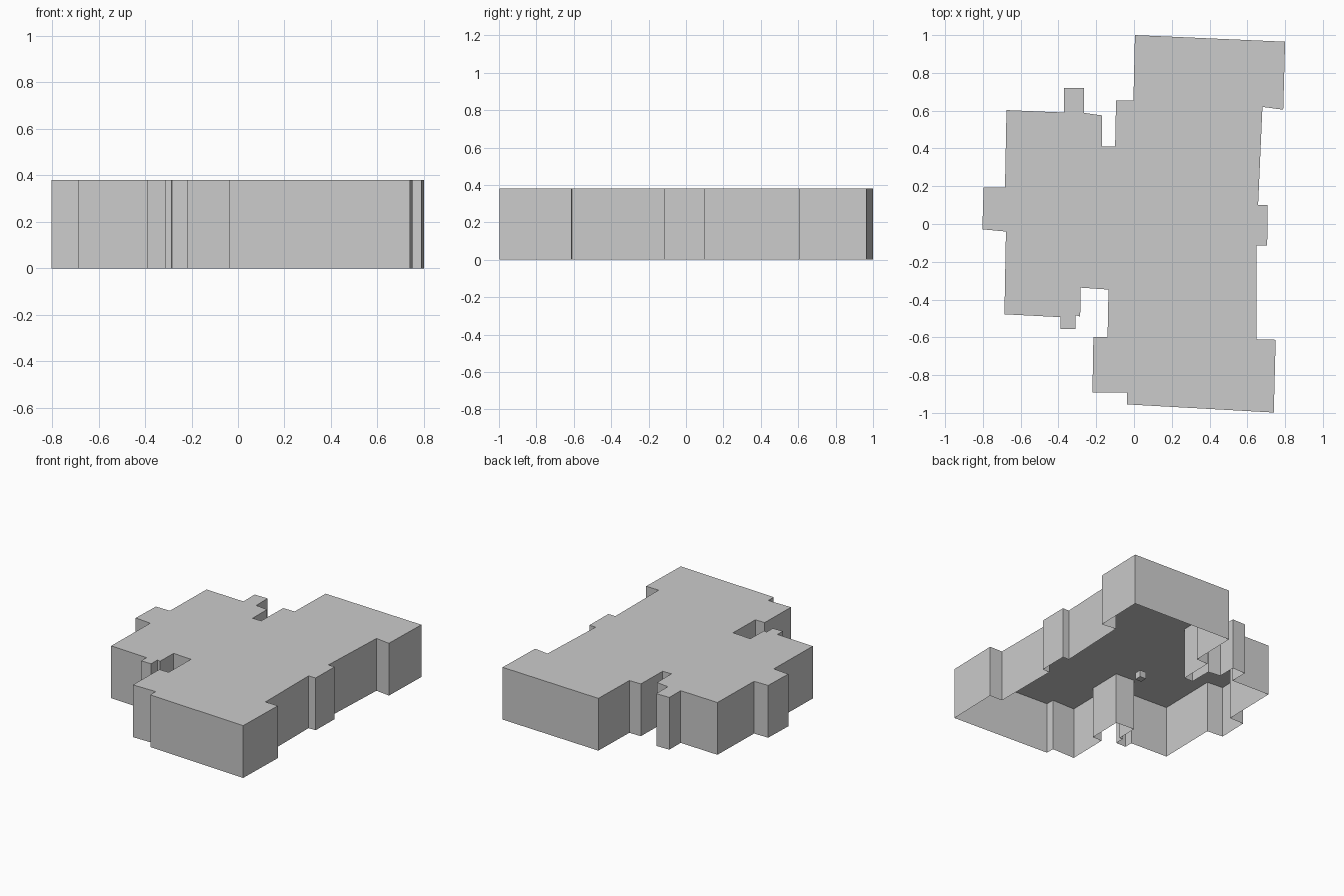
import bpy
import bmesh

HEIGHT = 0.38

# Footprint, counted clockwise from the back
OUTLINE = [
    # back right wing and right side
    (0.005, 1.0), (0.80, 0.965), (0.79, 0.605), (0.68, 0.62),
    (0.657, 0.10), (0.708, 0.10), (0.705, -0.115), (0.648, -0.115),
    (0.648, -0.61), (0.75, -0.613), (0.74, -0.998),
    # front wing and front notch
    (-0.037, -0.955), (-0.037, -0.893), (-0.22, -0.893), (-0.215, -0.597),
    (-0.14, -0.597), (-0.135, -0.347), (-0.282, -0.337), (-0.285, -0.49),
    (-0.31, -0.483), (-0.31, -0.555), (-0.39, -0.555), (-0.39, -0.493),
    # left side with bay
    (-0.686, -0.478), (-0.678, -0.04), (-0.803, -0.028), (-0.796, 0.193),
    (-0.683, 0.193), (-0.675, 0.603),
    # back left with chimney and back notch
    (-0.37, 0.59), (-0.37, 0.72), (-0.265, 0.72), (-0.265, 0.588),
    (-0.17, 0.575), (-0.17, 0.41), (-0.10, 0.41), (-0.095, 0.655),
    (-0.003, 0.655),
]


def make_object(name, bm):
    mesh = bpy.data.meshes.new(name)
    bm.to_mesh(mesh)
    bm.free()
    obj = bpy.data.objects.new(name, mesh)
    bpy.context.collection.objects.link(obj)
    return obj


# Building shell: flat roof and outer walls, open underneath
bm = bmesh.new()
top = [bm.verts.new((x, y, HEIGHT)) for x, y in reversed(OUTLINE)]
low = [bm.verts.new((v.co.x, v.co.y, 0)) for v in top]
bm.faces.new(top)
for i in range(len(top)):
    j = (i + 1) % len(top)
    bm.faces.new((low[i], low[j], top[j], top[i]))
make_object("building_shell", bm)

# Small block inside the shell
bm = bmesh.new()
bmesh.ops.create_cube(bm, size=0.05)
block = make_object("inner_block", bm)
block.location = (0.0, 0.07, 0.13)
